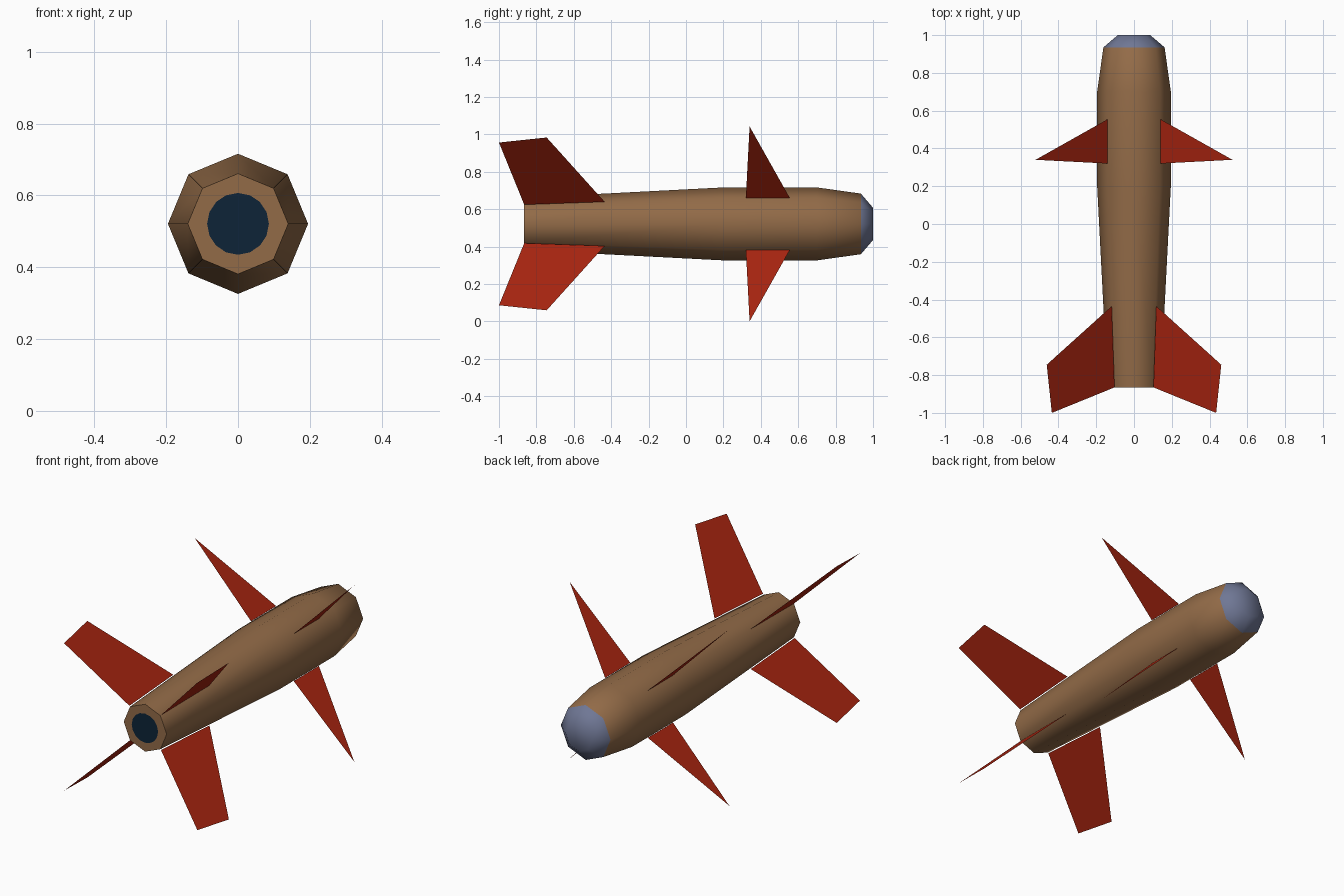
import bpy, bmesh, math
from mathutils import Vector

if "Cube" in bpy.data.objects:
    bpy.data.objects.remove(bpy.data.objects["Cube"])

CZ = 0.521  # height of the body axis


def material(name, rgb):
    m = bpy.data.materials.new(name)
    m.diffuse_color = (*rgb, 1)
    m.use_nodes = True
    m.node_tree.nodes["Principled BSDF"].inputs["Base Color"].default_value = m.diffuse_color
    return m


tan = material("tan brown", (0.29, 0.147, 0.064))
red = material("dark red", (0.40, 0.018, 0.005))
steel = material("steel blue", (0.16, 0.185, 0.30))
navy = material("navy", (0.004, 0.017, 0.038))


def add_object(name, bm, mats):
    me = bpy.data.meshes.new(name)
    bm.to_mesh(me)
    bm.free()
    for m in mats:
        me.materials.append(m)
    ob = bpy.data.objects.new(name, me)
    bpy.context.collection.objects.link(ob)
    return ob


def ring(bm, y, r, sides):
    return [bm.verts.new((r * math.cos(a), y, CZ + r * math.sin(a)))
            for a in (2 * math.pi * i / sides for i in range(sides))]


# Body: eight-sided lathe along y, with the nose coloured by position
profile = [(-0.865, 0.14), (0.2, 0.195), (0.7, 0.195), (0.935, 0.162), (1.0, 0.086)]
bm = bmesh.new()
rings = [ring(bm, y, r, 8) for y, r in profile]
for a, b in zip(rings, rings[1:]):
    for i in range(8):
        j = (i + 1) % 8
        f = bm.faces.new((a[i], b[i], b[j], a[j]))
        f.smooth = True
        f.material_index = int(f.calc_center_median().y > 0.935)
tail = bm.faces.new(rings[0])
tip = bm.faces.new(rings[-1][::-1])
tip.smooth = True
tip.material_index = 1
for e in tail.edges:
    e.smooth = False
bmesh.ops.recalc_face_normals(bm, faces=bm.faces)
add_object("body", bm, [tan, steel])

# Exhaust: painted disc on the tail
bm = bmesh.new()
bm.faces.new(ring(bm, -0.868, 0.086, 16))
add_object("exhaust_disc", bm, [navy])

# Fins: flat sheets on the four diagonals; points are (y, sideways offset)
fins = {
    "tail_fin": [(-0.865, 0.103), (-0.435, 0.118), (-0.745, 0.462), (-1.0, 0.435)],
    "front_fin": [(0.32, 0.139), (0.555, 0.139), (0.34, 0.521)],
}
for name, pts in fins.items():
    for sx, side in ((1, "right"), (-1, "left")):
        for sz, level in ((1, "upper"), (-1, "lower")):
            bm = bmesh.new()
            bm.faces.new([bm.verts.new((sx * d, y, CZ + sz * d)) for y, d in pts])
            add_object(f"{name}_{level}_{side}", bm, [red])
